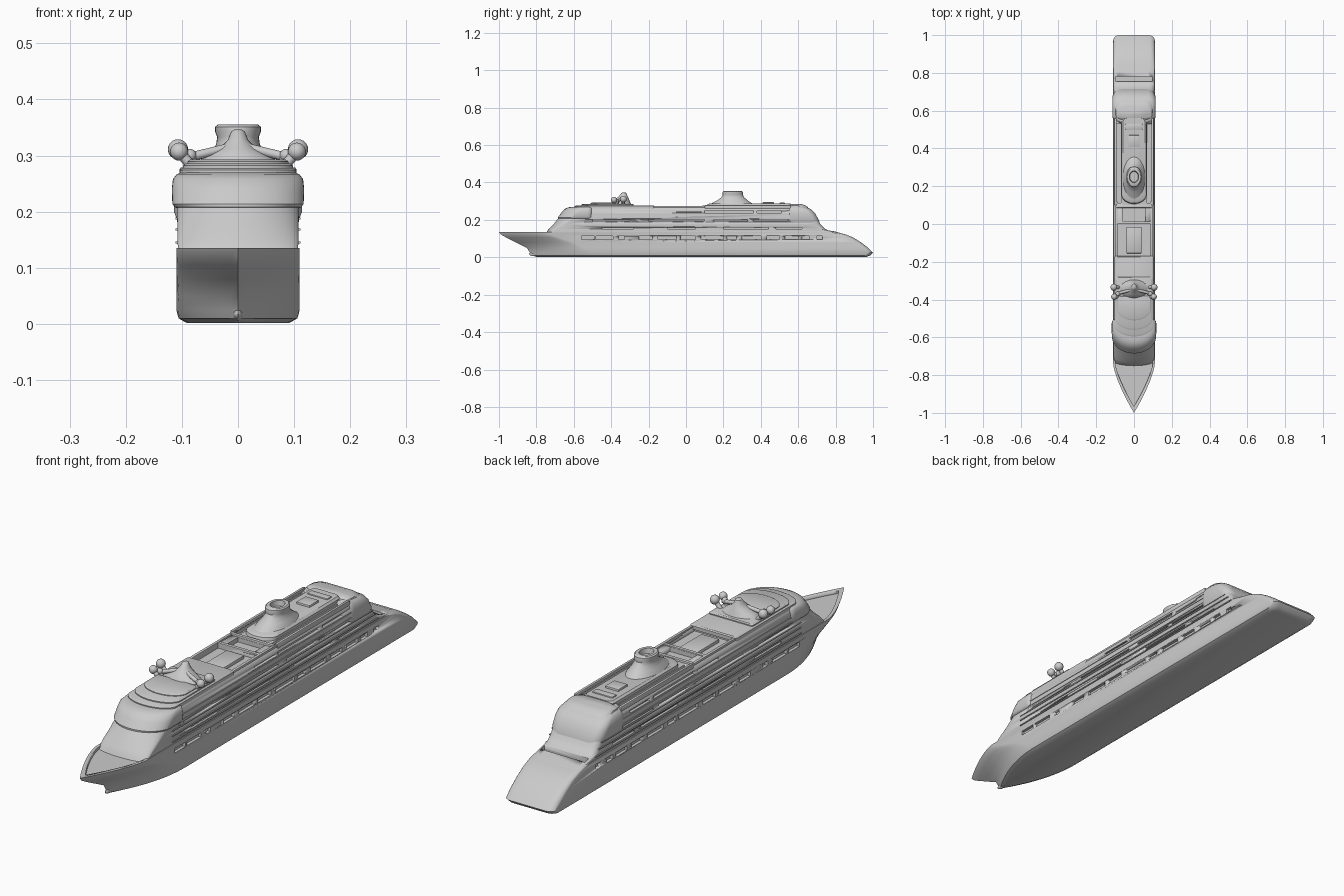
import bpy, bmesh, math
from mathutils import Vector


def finish(bm, name, angle=35):
    bmesh.ops.recalc_face_normals(bm, faces=bm.faces[:])
    me = bpy.data.meshes.new(name)
    bm.to_mesh(me)
    bm.free()
    ob = bpy.data.objects.new(name, me)
    bpy.context.collection.objects.link(ob)
    bpy.ops.object.select_all(action='DESELECT')
    ob.select_set(True)
    bpy.context.view_layer.objects.active = ob
    bpy.ops.object.shade_smooth_by_angle(angle=math.radians(angle))
    return ob


def loft(name, rings, angle=35):
    """Skin a stack of closed rings and cap both ends."""
    bm = bmesh.new()
    vr = [[bm.verts.new(p) for p in r] for r in rings]
    n = len(vr[0])
    for a, b in zip(vr, vr[1:]):
        for i in range(n):
            bm.faces.new((a[i], a[(i + 1) % n], b[(i + 1) % n], b[i]))
    bm.faces.new(vr[0])
    bm.faces.new(vr[-1])
    return finish(bm, name, angle)


def plan(z, yf, length, yb, hw, power=0, r=0.03):
    """Ship plan outline: pointed (power) or elliptical front, rounded stern corners."""
    half = []
    for k in range(1, 15):
        s = k / 14
        if power:
            half.append((hw * (1 - (1 - s) ** power), yf + length * s))
        else:
            t = s * math.pi / 2
            half.append((hw * math.sin(t), yf + length * (1 - math.cos(t))))
    for k in range(6):
        t = k / 5 * math.pi / 2
        half.append((hw - r + r * math.cos(t), yb - r + r * math.sin(t)))
    pts = [(0, yf)] + half + [(-x, y) for x, y in reversed(half)]
    return [(x, y, z) for x, y in pts]


def oval(z, rx, ry, yc, n=32):
    return [(rx * math.cos(2 * math.pi * i / n), yc + ry * math.sin(2 * math.pi * i / n), z)
            for i in range(n)]


def boxes(name, spans, bevel=0.0):
    """Join several boxes given as (x0, x1, y0, y1, z0, z1)."""
    bm = bmesh.new()
    for x0, x1, y0, y1, z0, z1 in spans:
        vs = bmesh.ops.create_cube(bm, size=1)['verts']
        for v in vs:
            v.co = Vector(((x0 + x1) / 2 + v.co.x * (x1 - x0),
                           (y0 + y1) / 2 + v.co.y * (y1 - y0),
                           (z0 + z1) / 2 + v.co.z * (z1 - z0)))
    if bevel:
        bmesh.ops.bevel(bm, geom=bm.edges[:], offset=bevel, segments=2, affect='EDGES', profile=0.5)
    return finish(bm, name)


def both(spans):
    return spans + [(-b, -a, c, d, e, f) for a, b, c, d, e, f in spans]


def cut(ob, cutter):
    cutter.hide_render = True
    bpy.ops.object.select_all(action='DESELECT')
    bpy.context.view_layer.objects.active = ob
    ob.select_set(True)
    m = ob.modifiers.new("cut", 'BOOLEAN')
    m.operation, m.solver, m.object = 'DIFFERENCE', 'EXACT', cutter
    bpy.ops.object.modifier_apply(modifier=m.name)
    bpy.data.objects.remove(cutter)


# Hull: raked bow, full sides, sloping stern
hull = loft("hull", [plan(z, yf, l, yb, hw, p) for z, yf, l, yb, hw, p in [
    (0.002, -0.80, 0.34, 0.965, 0.092, 2.0), (0.010, -0.825, 0.34, 0.985, 0.106, 2.0),
    (0.025, -0.835, 0.33, 1.0, 0.110, 1.9), (0.050, -0.85, 0.31, 0.975, 0.110, 1.8),
    (0.080, -0.91, 0.31, 0.935, 0.110, 1.6), (0.105, -0.96, 0.28, 0.895, 0.110, 1.5),
    (0.122, -0.99, 0.26, 0.855, 0.110, 1.4), (0.135, -1.0, 0.26, 0.80, 0.110, 1.4)]])
# Bow deck sunk behind its bulwark
cut(hull, loft("bow_cutter", [plan(z, -0.965, 0.23, -0.70, 0.099, 1.4) for z in (0.124, 0.16)]))
# Promenade openings
prom = [(-0.56, -0.49), (-0.48, -0.39), (-0.36, -0.33), (-0.25, -0.18), (-0.15, -0.05), (-0.03, 0.05),
        (0.08, 0.2), (0.22, 0.27), (0.3, 0.4), (0.43, 0.5), (0.53, 0.6), (0.62, 0.66), (0.7, 0.73)]
cut(hull, boxes("promenade_cutter", both([(0.098, 0.13, a, b, 0.096, 0.114) for a, b in prom])))
# Stem foot
bm = bmesh.new()
bmesh.ops.create_uvsphere(bm, u_segments=16, v_segments=8, radius=1)
for v in bm.verts:
    v.co = Vector((v.co.x * 0.009, -0.80 + v.co.y * 0.04, 0.017 + v.co.z * 0.012))
finish(bm, "stem_foot")

# Superstructure
upper = loft("superstructure", [plan(z, yf, l, yb, hw) for z, yf, l, yb, hw in [
    (0.115, -0.755, 0.02, 0.87, 0.105), (0.135, -0.745, 0.03, 0.81, 0.107),
    (0.150, -0.735, 0.04, 0.745, 0.108), (0.175, -0.71, 0.06, 0.72, 0.108),
    (0.200, -0.69, 0.08, 0.705, 0.109), (0.235, -0.655, 0.10, 0.685, 0.109),
    (0.252, -0.64, 0.10, 0.665, 0.107), (0.263, -0.62, 0.10, 0.645, 0.103),
    (0.268, -0.60, 0.10, 0.62, 0.097)]])
# Balcony slots
slots = [(0.10, 0.36, 0.237, 0.250), (0.38, 0.51, 0.237, 0.248), (-0.05, 0.08, 0.24, 0.246),
         (-0.5, -0.3, 0.195, 0.201), (-0.2, 0.1, 0.195, 0.201), (0.15, 0.33, 0.195, 0.203),
         (0.36, 0.58, 0.195, 0.201), (-0.45, -0.28, 0.152, 0.159), (-0.1, 0.05, 0.152, 0.158),
         (0.2, 0.44, 0.152, 0.160), (0.48, 0.62, 0.152, 0.158)]
cut(upper, boxes("balcony_cutter", both([(0.098, 0.13, a, b, c, d) for a, b, c, d in slots])))
# Pool well amidships and side walkways aft
cut(upper, boxes("pool_cutter", [(-0.088, 0.088, -0.18, 0.0, 0.25, 0.3),
                                 (-0.06, 0.06, 0.015, 0.085, 0.25, 0.3)]
                 + both([(0.07, 0.092, 0.11, 0.53, 0.254, 0.3)])))

# Aft pool terrace and slot, cut through both bodies
for body in (hull, upper):
    cut(body, loft("aft_pool_cutter", [[(x, 1.72 - y, z) for x, y, z in
                                        plan(0, 0.82, 0.04, 0.90, 0.074, r=0.015)] for z in (0.098, 0.2)]))
    cut(body, boxes("aft_slot_cutter", [(-0.098, 0.098, 0.755, 0.78, 0.125, 0.2)]))
boxes("aft_pool", [(-0.055, 0.055, 0.832, 0.88, 0.09, 0.106)], 0.004)

# Deck edge ledges along the sides
boxes("deck_ledges", both([(0.10, 0.1115, -0.57, 0.74 - (z - 0.13) * 0.9, z, z + 0.004)
                           for z in (0.143, 0.166, 0.186, 0.208, 0.228)]))

# Bridge with overhanging wings
loft("bridge", [plan(z, yf, l, -0.50, hw, r=0.025) for z, yf, l, hw in [
    (0.204, -0.675, 0.09, 0.104), (0.208, -0.685, 0.09, 0.113), (0.214, -0.685, 0.09, 0.117),
    (0.240, -0.665, 0.09, 0.118), (0.258, -0.65, 0.09, 0.116), (0.267, -0.63, 0.09, 0.109),
    (0.270, -0.61, 0.09, 0.100)]])
# Stern shoulder bulge
loft("stern_shoulder", [plan(z, 0.52, 0.05, yb, hw, r=0.04) for z, yb, hw in [
    (0.18, 0.715, 0.107), (0.20, 0.71, 0.114), (0.235, 0.69, 0.115),
    (0.256, 0.67, 0.112), (0.270, 0.64, 0.102), (0.276, 0.60, 0.09)]])

# Forward terraces stepping up to the mast
for i, (z0, z1, yf, yb, hw) in enumerate([(0.26, 0.278, -0.595, -0.17, 0.104),
                                          (0.27, 0.286, -0.56, -0.28, 0.098),
                                          (0.28, 0.293, -0.51, -0.38, 0.09)]):
    loft(f"forward_terrace_{i + 1}", [plan(z0, yf, 0.06, yb, hw, r=0.01),
                                      plan(z1 - 0.004, yf, 0.06, yb, hw, r=0.01),
                                      plan(z1, yf + 0.008, 0.06, yb - 0.004, hw - 0.005, r=0.01)])

# Open decks amidships
boxes("pool_basin", [(-0.04, 0.04, -0.155, -0.015, 0.245, 0.262)], 0.004)
boxes("pool_rails", both([(0.088, 0.1, -0.18, 0.12, 0.26, 0.274)])
      + [(-0.095, 0.095, 0.0, 0.014, 0.26, 0.272), (-0.095, 0.095, 0.086, 0.1, 0.26, 0.276)], 0.002)

# Aft roof house, rails and sun deck
loft("roof_house", [plan(z, yf, 0.05, 0.56, hw, r=0.02) for z, yf, hw in [
    (0.25, 0.10, 0.066), (0.280, 0.11, 0.066), (0.287, 0.125, 0.058)]])
boxes("roof_rails", both([(0.093, 0.104, 0.1, 0.56, 0.255, 0.279)]), 0.003)
loft("roof_arch", [plan(z, yf, 0.03, yb, hw, r=0.04) for z, yf, yb, hw in [
    (0.265, 0.54, 0.655, 0.100), (0.277, 0.545, 0.64, 0.096), (0.284, 0.555, 0.62, 0.085)]])
boxes("roof_deckhouse", [(-0.03, 0.03, 0.41, 0.47, 0.28, 0.295), (-0.045, 0.045, 0.5, 0.53, 0.28, 0.292)], 0.004)

# Funnel with hollow top
loft("funnel", [oval(z, rx, ry, yc) for z, rx, ry, yc in [
    (0.275, 0.064, 0.13, 0.245), (0.290, 0.058, 0.105, 0.245), (0.305, 0.047, 0.08, 0.248),
    (0.320, 0.039, 0.062, 0.25), (0.333, 0.037, 0.054, 0.25), (0.343, 0.041, 0.055, 0.25),
    (0.351, 0.041, 0.053, 0.25), (0.355, 0.036, 0.047, 0.25), (0.355, 0.025, 0.032, 0.25),
    (0.335, 0.022, 0.028, 0.25)]])

# Mast
loft("mast", [oval(z, rx, ry, yc, 20) for z, rx, ry, yc in [
    (0.275, 0.085, 0.055, -0.345), (0.297, 0.062, 0.045, -0.345), (0.312, 0.034, 0.035, -0.34),
    (0.328, 0.018, 0.022, -0.335), (0.343, 0.012, 0.014, -0.332), (0.346, 0.007, 0.009, -0.332)]])


def strut(name, a, b, r):
    a, b = Vector(a), Vector(b)
    bm = bmesh.new()
    bmesh.ops.create_cone(bm, cap_ends=True, segments=12, radius1=r, radius2=r, depth=(b - a).length)
    bm.transform((b - a).to_track_quat('Z', 'Y').to_matrix().to_4x4())
    bmesh.ops.translate(bm, vec=(a + b) / 2, verts=bm.verts[:])
    finish(bm, name)


# Radar domes on struts, both sides
for side, s in (("left", -1), ("right", 1)):
    for i, (x, y, z, r) in enumerate([(0.107, -0.335, 0.311, 0.018), (0.105, -0.385, 0.307, 0.016),
                                      (0.086, -0.37, 0.300, 0.012)]):
        bm = bmesh.new()
        bmesh.ops.create_uvsphere(bm, u_segments=20, v_segments=12, radius=r)
        bmesh.ops.translate(bm, vec=(s * x, y, z), verts=bm.verts[:])
        finish(bm, f"radar_dome_{side}_{i + 1}")
        strut(f"dome_strut_{side}_{i + 1}", (s * 0.075, y, 0.272), (s * x, y, z), 0.009)
    strut(f"mast_arm_{side}", (0, -0.345, 0.318), (s * 0.095, -0.37, 0.295), 0.008)
